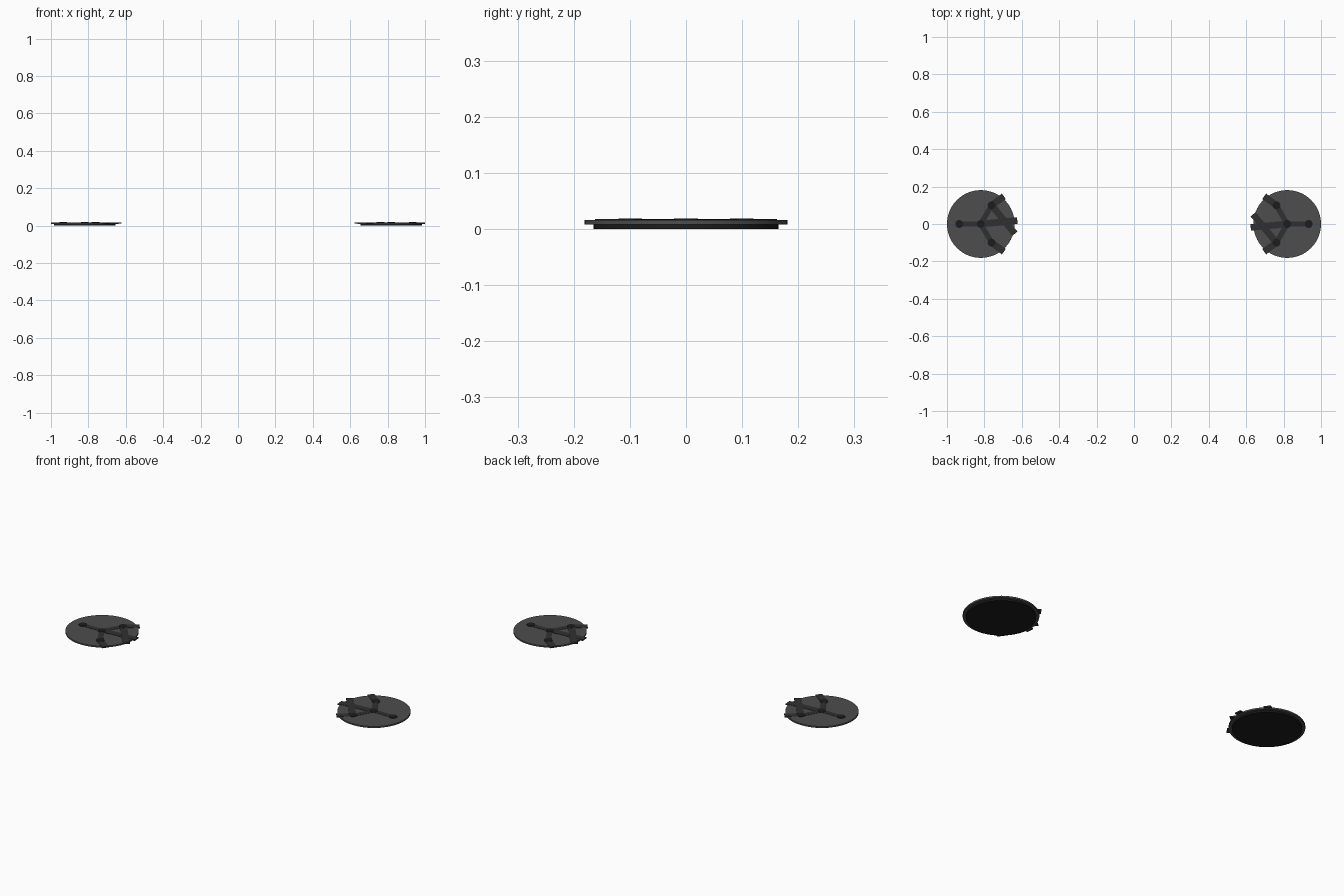
import bpy, math

if "Cube" in bpy.data.objects:
    bpy.data.objects.remove(bpy.data.objects["Cube"])


def material(name, value):
    m = bpy.data.materials.new(name)
    m.diffuse_color = (value, value, value * 1.03, 1)
    m.use_nodes = True
    m.node_tree.nodes["Principled BSDF"].inputs["Base Color"].default_value = m.diffuse_color
    return m


PLATE = material("dark_grey", 0.075)
BAR = material("charcoal", 0.03)
BLACK = material("near_black", 0.012)


def disc(name, x, y, radius, z0, z1, mat, sides):
    bpy.ops.mesh.primitive_cylinder_add(vertices=sides, radius=radius, depth=z1 - z0,
                                        location=(x, y, (z0 + z1) / 2))
    ob = bpy.context.object
    ob.name = name
    ob.data.materials.append(mat)
    bpy.ops.object.shade_smooth_by_angle()


def bar(name, a, b, width, z0, z1, mat):
    dx, dy = b[0] - a[0], b[1] - a[1]
    bpy.ops.mesh.primitive_cube_add(size=1, location=((a[0] + b[0]) / 2, (a[1] + b[1]) / 2,
                                                      (z0 + z1) / 2),
                                    rotation=(0, 0, math.atan2(dy, dx)))
    ob = bpy.context.object
    ob.name = name
    ob.scale = (math.hypot(dx, dy), width, z1 - z0)
    ob.data.materials.append(mat)


# The right disc is the left one turned half way round z
for side, s in (("left", 1), ("right", -1)):
    c = (-0.819 * s, 0)

    def at(dx, dy):
        return (c[0] + s * dx, s * dy)

    # Stepped round plate
    disc(side + "_base", *c, 0.165, 0, 0.009, BLACK, 64)
    disc(side + "_plate", *c, 0.181, 0.008, 0.016, PLATE, 64)

    # Three spokes with round pins at hub and ends
    disc(side + "_hub_pin", *c, 0.021, 0.012, 0.0185, BLACK, 24)
    for i, deg in enumerate((60, 180, 300)):
        a = math.radians(deg)
        tip = at(0.115 * math.cos(a), 0.115 * math.sin(a))
        bar(f"{side}_spoke_{i}", c, tip, 0.028, 0.012, 0.0172, BAR)
        disc(f"{side}_pin_{i}", *tip, 0.021, 0.012, 0.0185, BLACK, 24)

    # Short tabs reaching past the rim
    for n, y in (("upper", 1), ("lower", -1)):
        bar(f"{side}_{n}_tab", at(0.058, 0.10 * y), at(0.123, 0.148 * y), 0.036, 0.011, 0.0178, BAR)

    # Crossed longer bars
    bar(side + "_cross_bar", at(0.058, 0.10), at(0.182, -0.052), 0.036, 0.011, 0.0178, BAR)
    bar(side + "_long_bar", at(0, 0), at(0.195, 0.018), 0.036, 0.011, 0.0176, BAR)
